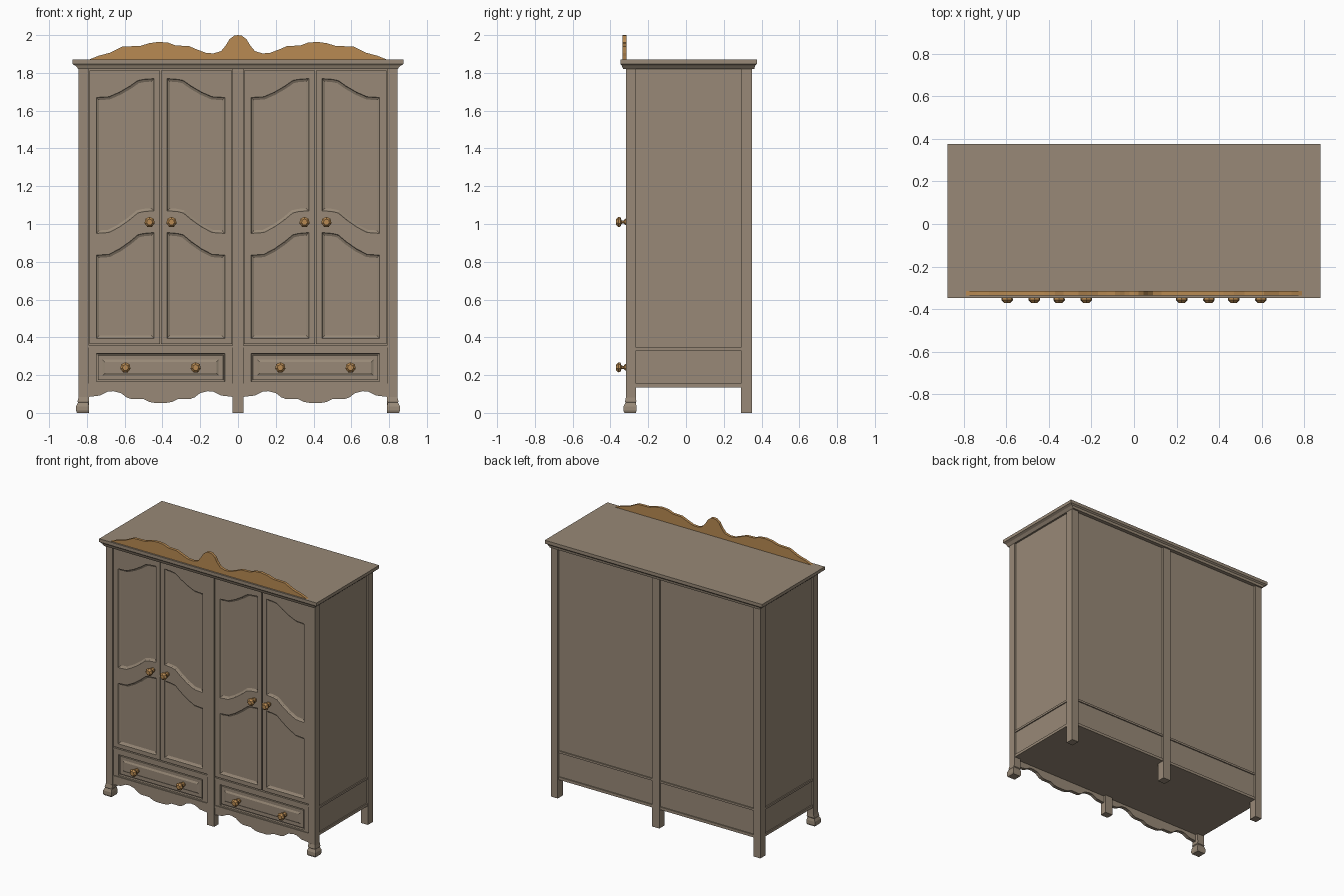
import bpy, bmesh, math
from mathutils import Vector

if "Cube" in bpy.data.objects:
    bpy.data.objects.remove(bpy.data.objects["Cube"])


def material(name, rgb):
    m = bpy.data.materials.new(name)
    m.diffuse_color = (*rgb, 1)
    m.use_nodes = True
    m.node_tree.nodes["Principled BSDF"].inputs["Base Color"].default_value = m.diffuse_color
    return m


TAUPE = material("taupe paint", (0.314, 0.25, 0.184))
OAK = material("golden oak", (0.479, 0.254, 0.084))


def finish(bm, name, mat=TAUPE):
    bmesh.ops.recalc_face_normals(bm, faces=bm.faces)
    me = bpy.data.meshes.new(name)
    bm.to_mesh(me)
    bm.free()
    me.materials.append(mat)
    ob = bpy.data.objects.new(name, me)
    bpy.context.collection.objects.link(ob)
    return ob


def loft(name, rings, mat=TAUPE):
    """Skin a list of equal-length point rings and cap both ends."""
    bm = bmesh.new()
    vs = [[bm.verts.new(p) for p in r] for r in rings]
    for a, b in zip(vs, vs[1:]):
        for i in range(len(a)):
            j = (i + 1) % len(a)
            bm.faces.new((a[i], a[j], b[j], b[i]))
    bm.faces.new(vs[0])
    bm.faces.new(vs[-1])
    return finish(bm, name, mat)


def rect(x0, x1, y0, y1, z):
    return [(x0, y0, z), (x1, y0, z), (x1, y1, z), (x0, y1, z)]


def box(name, x0, x1, y0, y1, z0, z1):
    return loft(name, [rect(x0, x1, y0, y1, z0), rect(x0, x1, y0, y1, z1)])


def plate(name, outline, y0, y1, mat=TAUPE):
    """Extrude an (x, z) outline between two y values."""
    return loft(name, [[(x, y, z) for x, z in outline] for y in (y0, y1)], mat)


def inset(pts, d):
    """Mitred inward offset of an (x, z) polygon."""
    area = sum(a[0] * b[1] - b[0] * a[1] for a, b in zip(pts, pts[1:] + pts[:1]))
    s = 1 if area > 0 else -1
    out = []
    for i, p in enumerate(pts):
        p = Vector(p)
        e1 = (p - Vector(pts[i - 1])).normalized()
        e2 = (Vector(pts[(i + 1) % len(pts)]) - p).normalized()
        n1, n2 = Vector((-e1.y, e1.x)) * s, Vector((-e2.y, e2.x)) * s
        out.append(tuple(p + (n1 + n2) * d / (1 + n1.dot(n2))))
    return out


def panelled(name, outer, holes, y0, y1, steps):
    """Slab whose front has sunk panels; steps are (inset, depth) pairs."""
    bm = bmesh.new()
    ring = lambda pts, y: [bm.verts.new((x, y, z)) for x, z in pts]

    def skin(a, b):
        for i in range(len(a)):
            j = (i + 1) % len(a)
            bm.faces.new((a[i], a[j], b[j], b[i]))

    front, back = ring(outer, y0), ring(outer, y1)
    loops = [ring(h, y0) for h in holes]
    edges = [bm.edges.new((l[i - 1], l[i])) for l in [front] + loops for i in range(len(l))]
    bmesh.ops.triangle_fill(bm, use_beauty=True, edges=edges, normal=(0, -1, 0))
    skin(front, back)
    bm.faces.new(back)
    for h, prev in zip(holes, loops):
        for d, depth in steps:
            nxt = ring(inset(h, d), y0 + depth)
            skin(prev, nxt)
            prev = nxt
        bm.faces.new(prev)
    return finish(bm, name)


def rectangle(x0, x1, z0, z1):
    return [(x0, z0), (x1, z0), (x1, z1), (x0, z1)]


# Carcass and moulded top
box("carcass", -0.832, 0.832, -0.285, 0.335, 0.135, 1.82)
loft("cornice_top", [rect(-0.845, 0.845, -0.333, 0.362, 1.82),
                     rect(-0.86, 0.86, -0.34, 0.365, 1.838),
                     rect(-0.877, 0.877, -0.347, 0.375, 1.847),
                     rect(-0.877, 0.877, -0.347, 0.375, 1.87)])

# Posts, feet and rails
for s, side in ((-1, "left"), (1, "right")):
    a, b = sorted((s * 0.79, s * 0.845))
    box(side + "_back_post", a, b, 0.29, 0.35, 0, 1.82)
    box(side + "_front_post", a, b, -0.317, -0.265, 0.07, 1.82)
    feet = []
    for z, h, o in ((0, 0.03, 0.005), (0.012, 0.035, 0.005), (0.035, 0.034, 0.005),
                    (0.055, 0.027, 0.003), (0.06, 0.03, 0.002), (0.085, 0.0265, 0)):
        cx, cy = s * (0.8175 + o), -0.291 - o
        feet.append(rect(cx - h, cx + h, cy - h, cy + h, z))
    loft(side + "_front_foot", feet)
    a, b = sorted((s * 0.82, s * 0.84))
    for z0, z1 in ((0.135, 0.155), (0.33, 0.345)):
        box(side + "_side_rail", a, b, -0.265, 0.29, z0, z1)
box("centre_front_post", -0.03, 0.03, -0.317, -0.265, 0, 1.82)
box("centre_back_post", -0.03, 0.03, 0.29, 0.35, 0, 1.82)
for z0, z1 in ((0.135, 0.155), (0.33, 0.345)):
    box("back_rail", -0.79, 0.79, 0.32, 0.343, z0, z1)

# Doors with arched sunk panels (t runs from the hinge side to the meeting side)
ARCH = [(0, 0), (0.22, 0.04), (0.4, 0.28), (0.58, 0.6), (0.72, 0.9), (0.82, 0.96), (1, 1)]


def knob(x, z):
    prof = [(0.016, -0.30), (0.018, -0.322), (0.009, -0.33), (0.010, -0.342),
            (0.027, -0.347), (0.028, -0.358), (0.016, -0.37)]
    rings = [[(x + r * math.sin(math.tau * i / 7), y, z + r * math.cos(math.tau * i / 7))
              for i in range(7)] for r, y in prof]
    loft("knob", rings, OAK)


for c in (-0.41, 0.41):
    for s in (-1, 1):
        fx = lambda u: c + s * u            # u = distance from the meeting line
        edge = lambda z, rise: [(fx(0.34 - 0.305 * t), z + rise * f) for t, f in ARCH]
        upper = edge(0.95, 0.12) + edge(1.67, 0.1)[::-1]
        lower = [(fx(0.34), 0.395), (fx(0.035), 0.395)] + edge(0.835, 0.12)[::-1]
        panelled("door", rectangle(fx(0.003), fx(0.377), 0.365, 1.812), [upper, lower],
                 -0.31, -0.284, [(0.004, 0.008), (0.015, 0.014)])
        knob(c + s * 0.058, 1.01)
        knob(c + s * 0.186, 0.24)

    # Drawer with raised field, rails above and below
    panelled("drawer_front", rectangle(c - 0.38, c + 0.38, 0.155, 0.345),
             [rectangle(c - 0.34, c + 0.34, 0.165, 0.315)], -0.308, -0.284,
             [(0.002, 0.014), (0.008, 0.014), (0.01, 0.006), (0.033, 0.006), (0.045, 0.0)])
    box("door_rail", c - 0.38, c + 0.38, -0.312, -0.28, 0.345, 0.358)
    box("bottom_rail", c - 0.38, c + 0.38, -0.314, -0.28, 0.135, 0.155)

    # Scalloped apron
    half = [(0.38, 0.085), (0.32, 0.092), (0.28, 0.112), (0.25, 0.115), (0.21, 0.105),
            (0.18, 0.082), (0.155, 0.073), (0.09, 0.073), (0.06, 0.058), (0.03, 0.053)]
    low = [(c - u, z) for u, z in half] + [(c + u, z) for u, z in half[::-1]]
    plate("apron", low + [(c + 0.38, 0.137), (c - 0.38, 0.137)], -0.31, -0.285)

# Carved crest along the front of the top
crest = [(0.79, 1.87), (0.74, 1.89), (0.68, 1.906), (0.64, 1.925), (0.61, 1.94), (0.52, 1.942),
         (0.47, 1.957), (0.42, 1.964), (0.37, 1.96), (0.33, 1.945), (0.26, 1.942),
         (0.22, 1.925), (0.17, 1.906), (0.13, 1.903), (0.09, 1.915), (0.065, 1.945),
         (0.045, 1.978), (0.02, 1.997)]
plate("crest", [(-x, z) for x, z in crest] + [(0, 2.0)] + crest[::-1], -0.335, -0.315, OAK)
